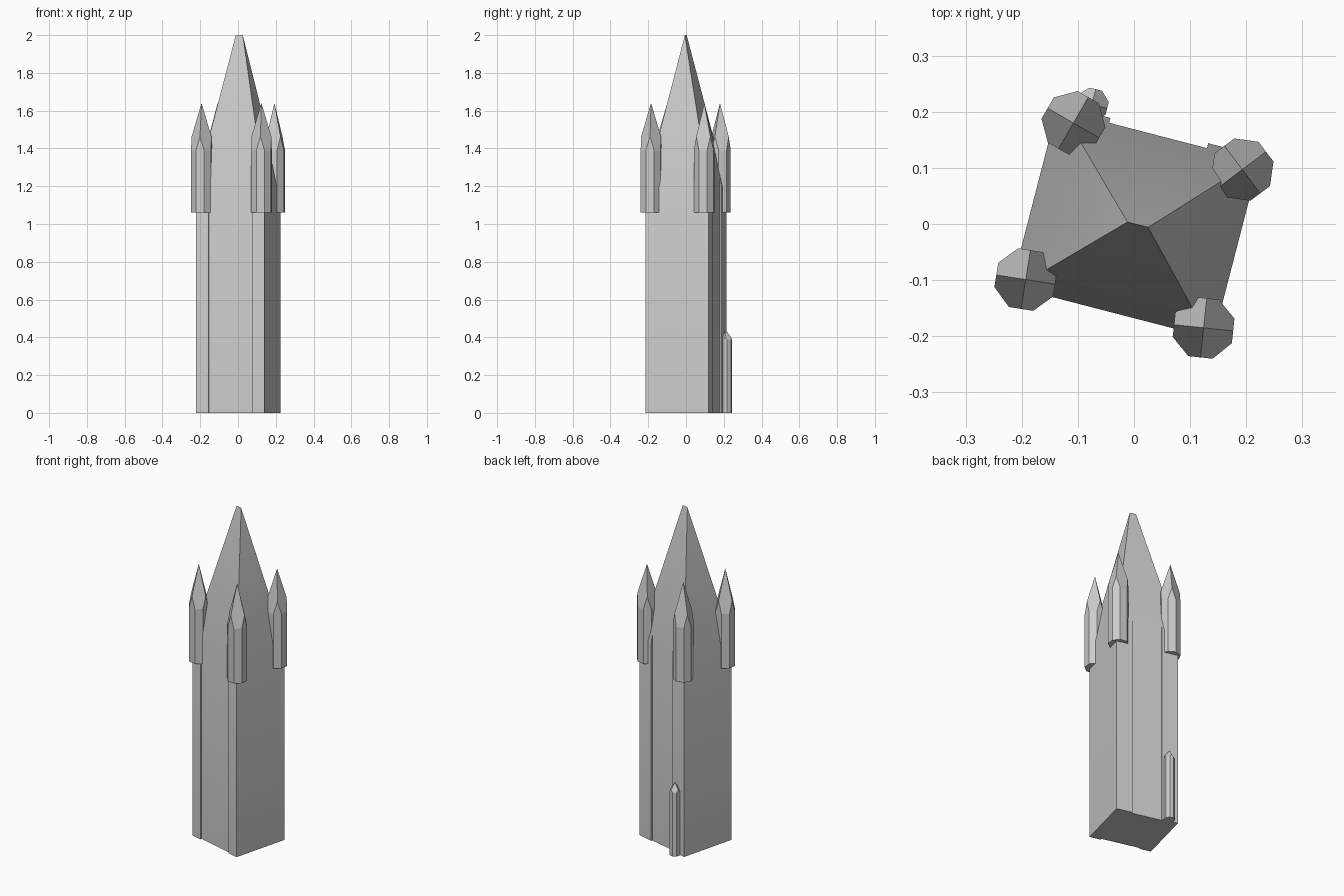
import bpy, bmesh, math
from mathutils import Matrix, Vector

cube = bpy.data.objects.get("Cube")
if cube:
    bpy.data.objects.remove(cube, do_unlink=True)

stone = bpy.data.materials.new("grey_stone")
stone.use_nodes = True
COLOUR = (0.6, 0.6, 0.6, 1)
stone.diffuse_color = COLOUR
stone.node_tree.nodes["Principled BSDF"].inputs["Base Color"].default_value = COLOUR

TURN = Matrix.Rotation(math.radians(-14.5), 4, 'Z')


def add_object(name, bm):
    bmesh.ops.recalc_face_normals(bm, faces=bm.faces[:])
    mesh = bpy.data.meshes.new(name)
    bm.to_mesh(mesh)
    bm.free()
    mesh.materials.append(stone)
    obj = bpy.data.objects.new(name, mesh)
    bpy.context.collection.objects.link(obj)
    return obj


def make_tower(half_x, half_y, eave, top, ridge):
    """Rectangular shaft tapering into a short-ridged hipped spire."""
    bm = bmesh.new()
    corners = [(-1, -1), (1, -1), (1, 1), (-1, 1)]
    low, high = ([bm.verts.new((half_x * x, half_y * y, z)) for x, y in corners]
                 for z in (0, eave))
    left, right = (bm.verts.new((s * ridge + 0.005, 0, top)) for s in (-1, 1))
    bm.faces.new(low)
    for i in range(4):
        j = (i + 1) % 4
        bm.faces.new((low[i], low[j], high[j], high[i]))
    bm.faces.new((high[0], high[1], right, left))
    bm.faces.new((high[1], high[2], right))
    bm.faces.new((high[2], high[3], left, right))
    bm.faces.new((high[3], high[0], left))
    return add_object("tower", bm)


def cut_recess(tower, name, half_width, side):
    """Shallow full-height panel, leaving a pilaster at each corner."""
    bm = bmesh.new()
    bmesh.ops.create_cube(bm, size=1)
    bmesh.ops.scale(bm, vec=(2 * half_width, 0.1, 3), verts=bm.verts)
    bmesh.ops.translate(bm, vec=(0, side * 0.213, 0), verts=bm.verts)
    cutter = add_object(name, bm)
    cutter.hide_render = True
    cutter.hide_set(True)
    cut = tower.modifiers.new(name, 'BOOLEAN')
    cut.operation = 'DIFFERENCE'
    cut.solver = 'EXACT'
    cut.object = cutter
    return cutter


def make_turret(name, x, y, base, eave, peak, apothem, angle):
    """Octagonal pier under a four-sided pyramid; gables rise at the hips."""
    bm = bmesh.new()
    radius = apothem / math.cos(math.pi / 8)
    hip_z = peak - (peak - eave) * math.cos(math.pi / 4)

    def point(degrees, r, z):
        a = math.radians(degrees + angle)
        return bm.verts.new((x + r * math.cos(a), y + r * math.sin(a), z))

    apex = bm.verts.new((x, y, peak))
    low = [point(45 * i - 22.5, radius, base) for i in range(8)]
    high = [point(45 * i - 22.5, radius, eave) for i in range(8)]
    hips = [point(90 * i, apothem, hip_z) for i in range(4)]
    bm.faces.new(low)
    for k in range(4):
        a, b, c = 2 * k, 2 * k + 1, (2 * k + 2) % 8
        bm.faces.new((low[a], low[b], high[b], hips[k], high[a]))
        bm.faces.new((low[b], low[c], high[c], high[b]))
        bm.faces.new((hips[k], high[b], high[c], hips[(k + 1) % 4], apex))
    return add_object(name, bm)


# Main shaft and spire, with recessed front and back panels
tower = make_tower(0.186, 0.172, 1.2, 2.0, 0.019)
cutters = [cut_recess(tower, "front_recess_cutter", 0.118, -1),
           cut_recess(tower, "back_recess_cutter", 0.09, 1)]
bpy.context.view_layer.update()
cut_mesh = bpy.data.meshes.new_from_object(
    tower.evaluated_get(bpy.context.evaluated_depsgraph_get()))
tower.modifiers.clear()
tower.data = cut_mesh
for cutter in cutters:
    bpy.data.objects.remove(cutter, do_unlink=True)
tower.matrix_world = Matrix.Translation((0.002, 0, 0)) @ TURN

# Corner turrets
for name, x, y, angle in (("front_left_turret", 0.124, -0.185, -6),
                          ("front_right_turret", -0.193, -0.099, -9),
                          ("back_left_turret", 0.193, 0.097, 37),
                          ("back_right_turret", -0.108, 0.18, -30)):
    make_turret(name, x, y, 1.06, 1.39, 1.64, 0.053, angle)

# Small stair pier at the foot of the back wall
make_turret("back_pier", -0.075, 0.213, 0, 0.385, 0.435, 0.028, -14)

# Soft transition from shaft to spire, crisp corners
bpy.ops.object.select_all(action='DESELECT')
tower.select_set(True)
bpy.context.view_layer.objects.active = tower
bpy.ops.object.shade_smooth_by_angle(angle=math.radians(30))
